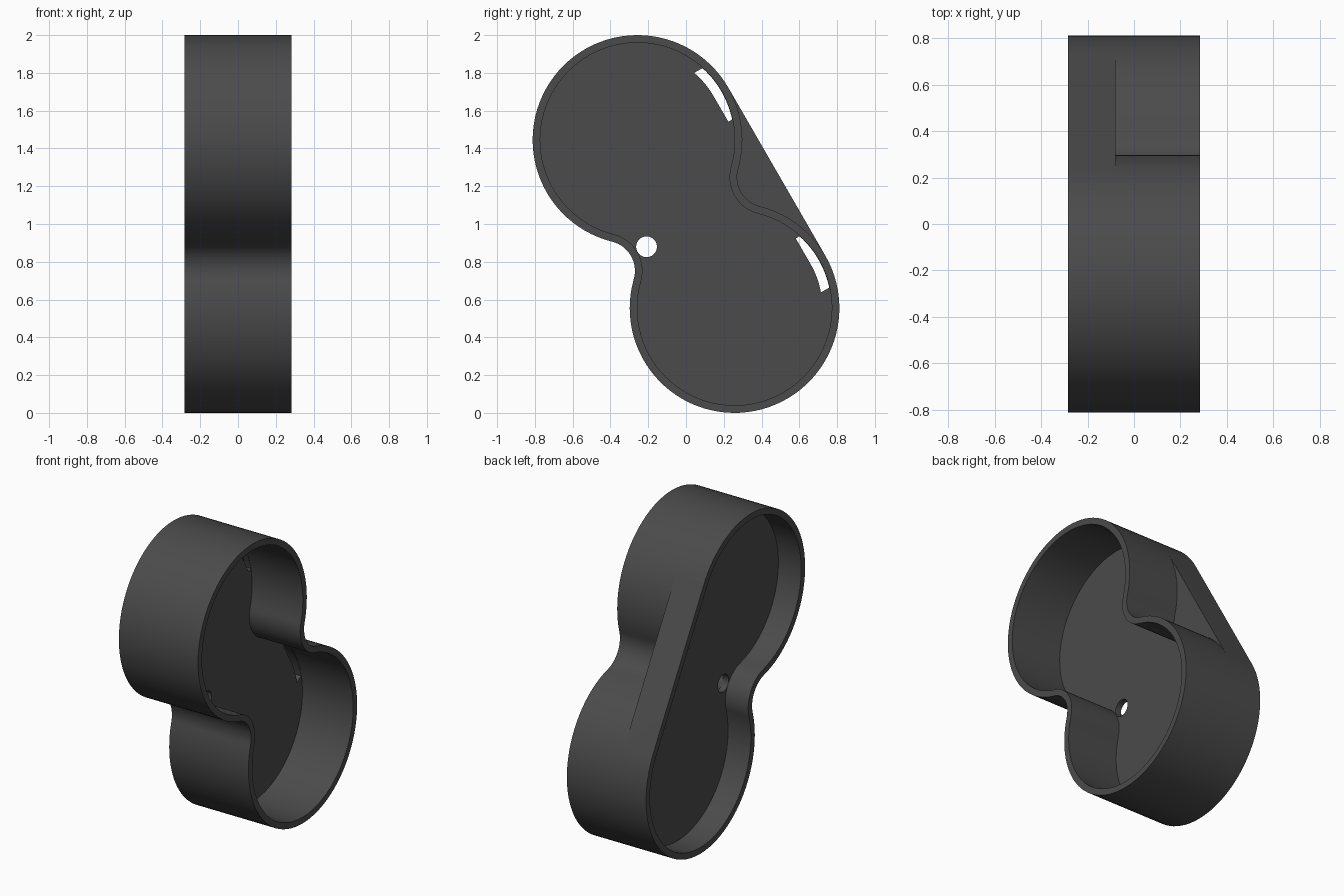
import bpy, bmesh
from math import sin, cos, pi, atan2, asin, hypot

if "Cube" in bpy.data.objects:
    bpy.data.objects.remove(bpy.data.objects["Cube"])

# Main sizes
CY, CZ = 0.257, 0.445            # lobe centre offsets from the middle
L = hypot(CY, CZ)
R, WALL, FILLET = 0.555, 0.04, 0.16
X_BACK, X_FLOOR0, X_FLOOR1, X_RIM = -0.283, -0.12, -0.08, 0.283
H = ((R + FILLET) ** 2 - L ** 2) ** 0.5   # offset of the waist fillet centres
A = atan2(H, L)


def arc(ct, cn, r, a0, a1, n):
    """Arc points in (along, across) coordinates, without the end point."""
    return [(ct + r * cos(a0 + (a1 - a0) * i / n),
             cn + r * sin(a0 + (a1 - a0) * i / n)) for i in range(n)]


def outline(inset):
    """Waisted front part and waisted back part of the two-lobe outline."""
    r, f = R - inset, FILLET + inset
    front = (arc(-L, 0, r, pi / 2, 2 * pi - A, 56)
             + arc(0, -H, f, pi - A, A, 20)
             + arc(L, 0, r, A - pi, pi / 2, 56))
    back = (arc(L, 0, r, pi / 2, pi - A, 14)
            + arc(0, H, f, -A, A - pi, 20)
            + arc(-L, 0, r, A, pi / 2, 14))
    return front, back


def slot(side):
    """Curved slot beside the straight wall, mirrored for the second lobe."""
    w, ro, ri = 0.157, R - WALL - 0.002, 0.465
    po, pi_ = asin(w / ro), asin(w / ri)
    pts = arc(0, 0, ro, pi / 2 + po, pi / 2 - po, 14) + [(w, ro * cos(po)), (w, ri)]
    pts += arc(0, 0, ri, pi / 2, pi / 2 + pi_, 7) + [(-w, ri * cos(pi_))]
    return [(side * (t - L), n) for t, n in pts]


bm = bmesh.new()


def place(p, x):
    t, n = p
    return bm.verts.new((x, (t * CY + n * CZ) / L, 1 + (n * CY - t * CZ) / L))


def wall(loop, x0, x1):
    a, b = [place(p, x0) for p in loop], [place(p, x1) for p in loop]
    for i in range(len(loop)):
        j = (i + 1) % len(loop)
        bm.faces.new((a[i], a[j], b[j], b[i]))


def cap(loops, x):
    edges = []
    for loop in loops:
        v = [place(p, x) for p in loop]
        edges += [bm.edges.new((v[i - 1], v[i])) for i in range(len(v))]
    bmesh.ops.triangle_fill(bm, use_beauty=True, use_dissolve=False,
                            edges=edges, normal=(1, 0, 0))


front, back = outline(0)
front_in, back_in = outline(WALL)
waist, waist_in = front + back, front_in + back_in
hull, hull_in = front + [back[0]], front_in + [back_in[0]]
holes = [slot(1), slot(-1),
         arc(0, -(H - FILLET - WALL - 0.056), 0.055, 0, 2 * pi, 32)]

# Deep cup with the waisted outline
cap([waist, waist_in], X_RIM)
wall(waist, X_RIM, X_FLOOR1)
wall(waist_in, X_RIM, X_FLOOR1)
# Flat web closing the back of the waist
cap([back + [front[0]]], X_FLOOR1)
# Floor with two slots and a round hole
cap([waist_in] + holes, X_FLOOR1)
cap([hull_in] + holes, X_FLOOR0)
for h in holes:
    wall(h, X_FLOOR0, X_FLOOR1)
# Shallow tray on the other side, straight along the back
wall(hull, X_FLOOR1, X_BACK)
wall(hull_in, X_FLOOR0, X_BACK)
cap([hull, hull_in], X_BACK)

bmesh.ops.remove_doubles(bm, verts=bm.verts, dist=0.0003)
bmesh.ops.recalc_face_normals(bm, faces=bm.faces)

mesh = bpy.data.meshes.new("two_lobe_housing")
bm.to_mesh(mesh)
bm.free()
mat = bpy.data.materials.new("dark grey")
mat.diffuse_color = (0.07, 0.07, 0.07, 1)
mat.use_nodes = True
mat.node_tree.nodes["Principled BSDF"].inputs["Base Color"].default_value = mat.diffuse_color
mesh.materials.append(mat)
housing = bpy.data.objects.new("two_lobe_housing", mesh)
bpy.context.collection.objects.link(housing)
bpy.context.view_layer.objects.active = housing
housing.select_set(True)
bpy.ops.object.shade_smooth_by_angle(angle=pi / 6)
